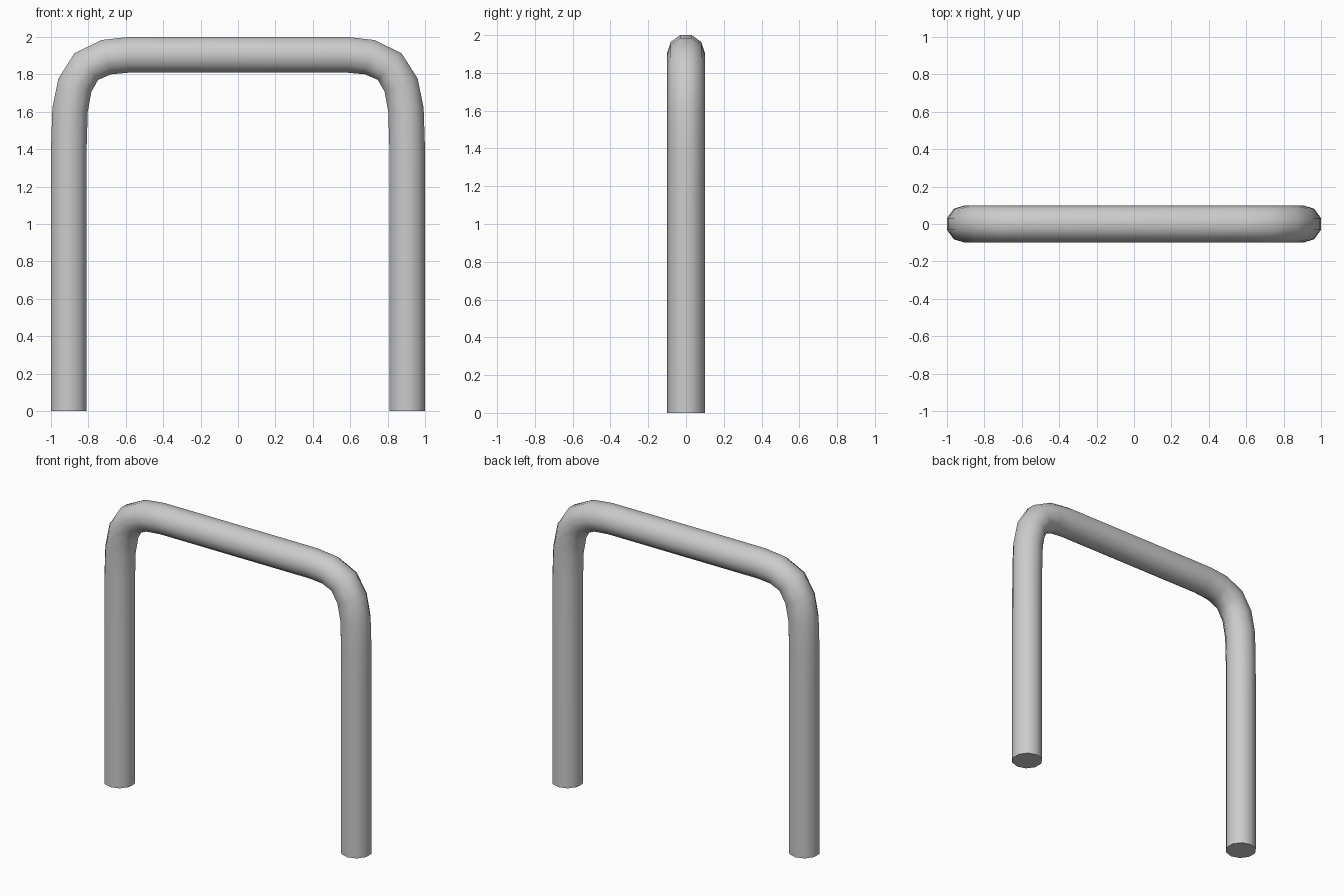
import bpy, bmesh, math
from mathutils import Vector

if "Cube" in bpy.data.objects:
    bpy.data.objects.remove(bpy.data.objects["Cube"])

SIDES, RADIUS = 10, 0.1

# Centre line of the left half in x/z, mirrored for the right half
half = [(-0.905, 0), (-0.905, 1.1), (-0.904, 1.42), (-0.898, 1.61),
        (-0.872, 1.743), (-0.811, 1.842), (-0.704, 1.892), (-0.58, 1.905)]
path = [Vector((x, 0, z)) for x, z in half]
path += [Vector((-x, 0, z)) for x, z in reversed(half)]

# Sweep a ten-sided ring along the path
bm = bmesh.new()
rings = []
for i, p in enumerate(path):
    d = Vector()
    if i > 0:
        d += (p - path[i - 1]).normalized()
    if i < len(path) - 1:
        d += (path[i + 1] - p).normalized()
    if i in (0, len(path) - 1):
        d = Vector((0, 0, 1 if i == 0 else -1))
    d.normalize()
    side = Vector((0, 1, 0))
    out = d.cross(side)
    angles = [2 * math.pi * k / SIDES for k in range(SIDES)]
    rings.append([bm.verts.new(p + RADIUS * (math.cos(a) * side + math.sin(a) * out))
                  for a in angles])
for a, b in zip(rings, rings[1:]):
    for k in range(SIDES):
        n = (k + 1) % SIDES
        bm.faces.new((a[k], a[n], b[n], b[k]))

# End caps
bm.faces.new(rings[0])
bm.faces.new(rings[-1])
bmesh.ops.recalc_face_normals(bm, faces=bm.faces)

mesh = bpy.data.meshes.new("bent_tube")
bm.to_mesh(mesh)
bm.free()
tube = bpy.data.objects.new("bent_tube", mesh)
bpy.context.collection.objects.link(tube)

# Smooth tube with sharp cap edges
bpy.context.view_layer.objects.active = tube
tube.select_set(True)
bpy.ops.object.shade_smooth_by_angle(angle=math.radians(60))
